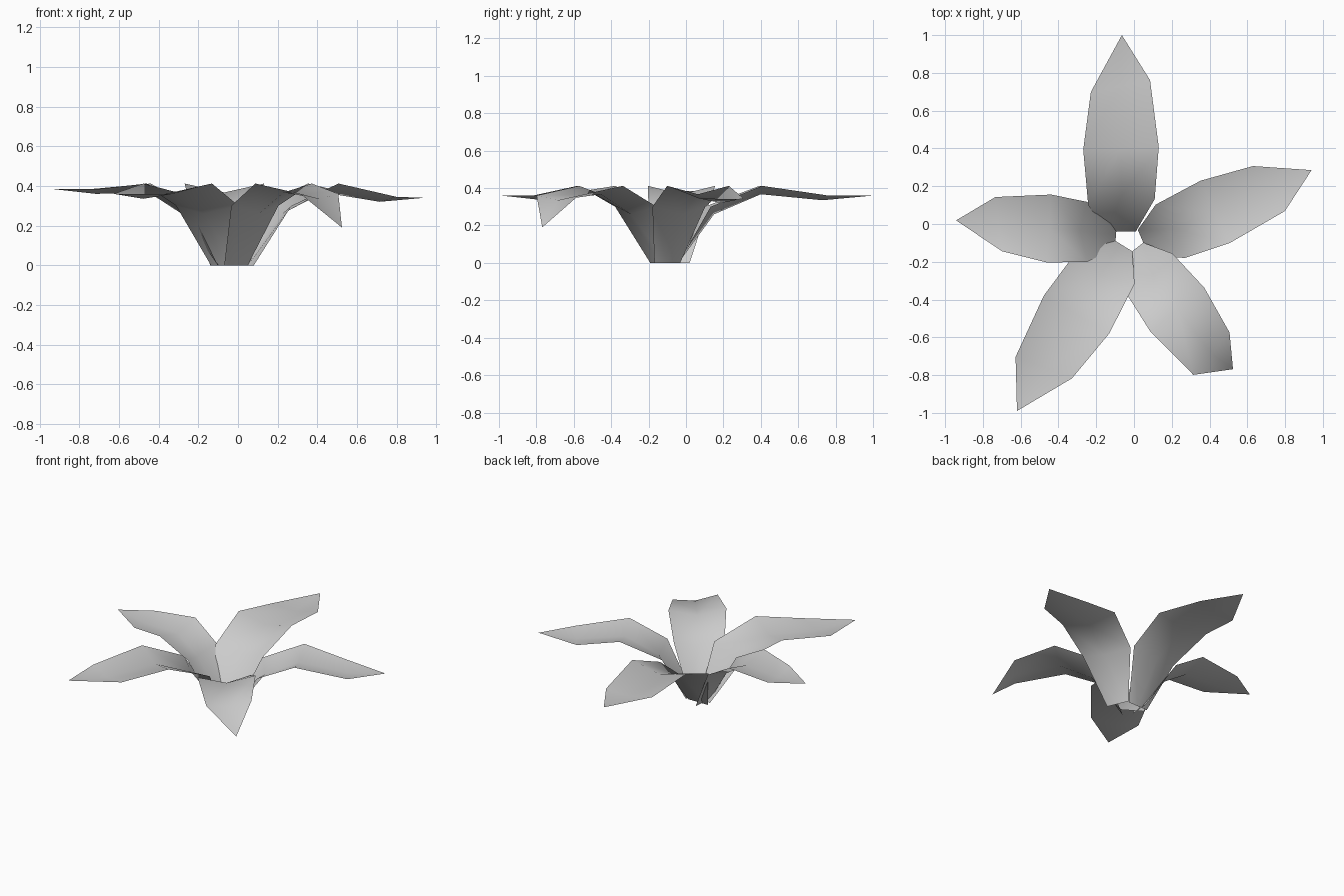
import bpy
import math
from mathutils import Vector

cube = bpy.data.objects.get("Cube")
if cube:
    bpy.data.objects.remove(cube, do_unlink=True)

# One plain grey for every petal
grey = bpy.data.materials.new("petal_grey")
grey.use_nodes = True
colour = (0.6, 0.6, 0.6, 1)
grey.diffuse_color = colour
grey.node_tree.nodes["Principled BSDF"].inputs["Base Color"].default_value = colour

# Cross-sections from the base outwards:
# distance, skew, half width, edge height, middle distance, middle height
SECTIONS = [
    (0.0, 0.0, 0.075, 0.0, 0.0, 0.0),
    (0.155, 0.015, 0.176, 0.30, 0.19, 0.26),
    (0.44, 0.005, 0.2, 0.412, 0.44, 0.367),
    (0.77, 0.03, 0.157, 0.36, 0.77, 0.335),
]


def petal(name, base, heading, length, width, tip, lift=0.0):
    """Cupped leaf shape: three points across, closing to a pointed tip."""
    angle = math.radians(heading)
    out = Vector((math.cos(angle), math.sin(angle), 0))
    side = Vector((-out.y, out.x, 0))
    origin = Vector((*base, 0))

    def place(distance, across, height):
        return origin + out * distance + side * across + Vector((0, 0, height))

    verts, faces = [], []
    for i, (dist, skew, half, edge_z, mid_dist, mid_z) in enumerate(SECTIONS):
        stretch = length if i > 1 else 1
        half *= width if i else 1
        rise = lift if i > 2 else 0
        verts += [
            place(dist * stretch - skew, half, edge_z + rise),
            place(mid_dist * stretch, 0, mid_z + rise),
            place(dist * stretch + skew, -half, edge_z + rise),
        ]
    for row in range(len(SECTIONS) - 1):
        for col in range(2):
            a = row * 3 + col
            faces.append((a, a + 3, a + 4, a + 1))
    verts.append(place(*tip))
    end = len(verts) - 1
    faces += [(end - 3, end, end - 2), (end - 2, end, end - 1)]

    mesh = bpy.data.meshes.new(name)
    mesh.from_pydata(verts, [], faces)
    # Inner, upper side is the front of the sheet
    if mesh.polygons[0].normal.z < 0:
        mesh.flip_normals()
    mesh.shade_smooth()
    mesh.materials.append(grey)
    obj = bpy.data.objects.new(name, mesh)
    bpy.context.collection.objects.link(obj)


# Five petals around the open throat; the front left one droops at its tip
petal("back_petal", (-0.065, -0.04), 90.5, 1, 1, (1.04, -0.01, 0.36))
petal("front_right_petal", (-0.073, -0.105), 238.3, 1, 1, (1.04, 0, 0.36))
petal("left_petal", (0.05, -0.1), 23.4, 0.94, 0.91, (0.97, 0, 0.34), -0.015)
petal("right_petal", (-0.095, -0.055), 175, 0.81, 0.9, (0.85, 0, 0.385), 0.025)
petal("front_left_petal", (-0.01, -0.145), -52.2, 0.89, 0.92, (0.82, 0.04, 0.19))
